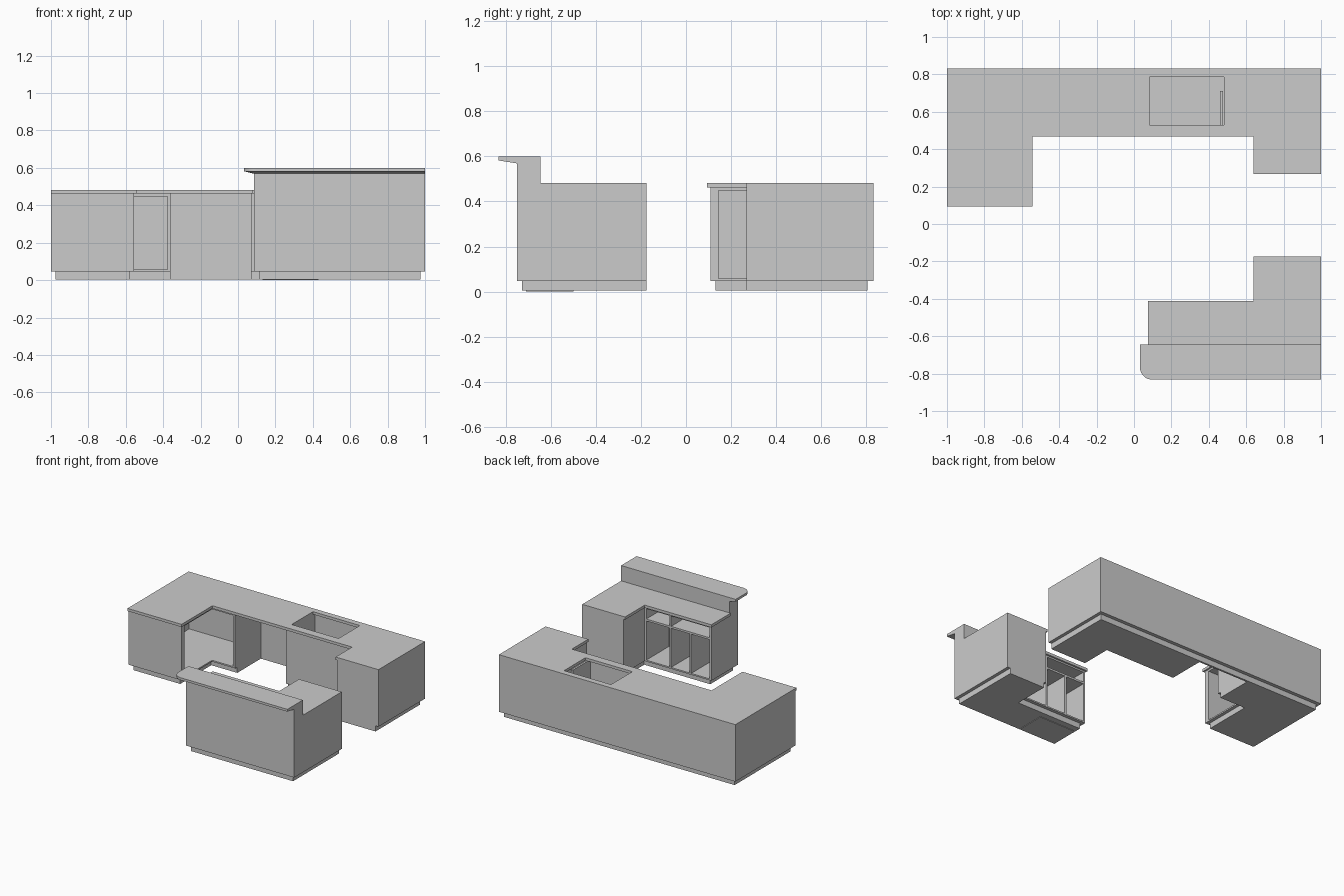
import bpy, bmesh, math

old = bpy.data.objects.get("Cube")
if old:
    bpy.data.objects.remove(old, do_unlink=True)

# One plain grey for everything
GREY = (0.6, 0.6, 0.6, 1)
grey = bpy.data.materials.new("mid_grey")
grey.use_nodes = True
grey.diffuse_color = GREY
grey.node_tree.nodes["Principled BSDF"].inputs["Base Color"].default_value = GREY


def loft(name, rings):
    """Closed solid through a stack of equal-length rings, bottom to top."""
    bm = bmesh.new()
    loops = [[bm.verts.new(p) for p in ring] for ring in rings]
    bm.faces.new(loops[0][::-1])
    bm.faces.new(loops[-1])
    n = len(loops[0])
    for low, high in zip(loops, loops[1:]):
        for i in range(n):
            j = (i + 1) % n
            bm.faces.new((low[i], low[j], high[j], high[i]))
    bmesh.ops.recalc_face_normals(bm, faces=bm.faces)
    mesh = bpy.data.meshes.new(name)
    bm.to_mesh(mesh)
    bm.free()
    mesh.materials.append(grey)
    obj = bpy.data.objects.new(name, mesh)
    bpy.context.collection.objects.link(obj)
    return obj


def prism(name, outline, z0, z1):
    return loft(name, [[(x, y, z) for x, y in outline] for z in (z0, z1)])


def box(name, x0, x1, y0, y1, z0, z1):
    return prism(name, [(x0, y0), (x1, y0), (x1, y1), (x0, y1)], z0, z1)


def carve(obj, *bounds):
    """Cut a box-shaped recess and bake the result."""
    cutter = box("cutter", *bounds)
    cutter.hide_render = True
    mod = obj.modifiers.new("recess", "BOOLEAN")
    mod.operation, mod.solver, mod.object = "DIFFERENCE", "EXACT", cutter
    bpy.context.view_layer.update()
    baked = bpy.data.meshes.new_from_object(
        obj.evaluated_get(bpy.context.evaluated_depsgraph_get()))
    obj.modifiers.clear()
    obj.data = baked
    bpy.data.objects.remove(cutter, do_unlink=True)


# Shared heights: floor gap, toe kick, worktop underside and top, cabinet floor
BASE, KICK, UNDER, TOP, FLOOR = 0.004, 0.047, 0.462, 0.483, 0.058
BACK = 0.832

# Back run: U-shaped worktop with sink cut-out
worktop = prism("back_worktop", [
    (-1, 0.094), (-0.543, 0.094), (-0.543, 0.467), (0.638, 0.467),
    (0.638, 0.268), (1, 0.268), (1, BACK), (-1, BACK)], UNDER, TOP)
carve(worktop, 0.083, 0.48, 0.529, 0.787, 0.4, 0.6)

# Left corner cabinet, open towards the inner corner
corner = prism("corner_cabinet", [
    (-1, 0.108), (-0.555, 0.108), (-0.555, 0.48), (-0.36, 0.48),
    (-0.36, BACK), (-1, BACK)], KICK, UNDER)
carve(corner, -0.98, -0.378, 0.145, 0.81, FLOOR, 0.448)
prism("corner_plinth", [
    (-0.975, 0.13), (-0.58, 0.13), (-0.58, 0.505), (-0.36, 0.505),
    (-0.36, 0.805), (-0.975, 0.805)], BASE, KICK)

# Back panel of the empty appliance bay
box("bay_back_panel", -0.36, 0.07, 0.79, BACK, KICK, UNDER)
box("bay_plinth", -0.36, 0.07, 0.79, 0.805, BASE, KICK)

# Sink cabinet and right wing, hollow under the sink
sink = prism("sink_cabinet", [
    (0.07, 0.48), (0.65, 0.48), (0.65, 0.268), (1, 0.268),
    (1, BACK), (0.07, BACK)], KICK, UNDER)
carve(sink, 0.083, 0.62, 0.495, 0.81, FLOOR, 0.6)
box("sink_partition", 0.46, 0.475, 0.495, 0.71, FLOOR, UNDER)
prism("sink_plinth", [
    (0.07, 0.505), (0.67, 0.505), (0.67, 0.268), (0.975, 0.268),
    (0.975, 0.805), (0.07, 0.805)], BASE, KICK)

# Peninsula: worktop, cabinet, plinth and foot plate
prism("peninsula_worktop", [
    (0.075, -0.645), (1, -0.645), (1, -0.175), (0.638, -0.175),
    (0.638, -0.413), (0.075, -0.413)], UNDER, TOP)
peninsula = prism("peninsula_cabinet", [
    (0.085, -0.75), (1, -0.75), (1, -0.175), (0.65, -0.175),
    (0.65, -0.427), (0.085, -0.427)], KICK, UNDER)
# Drawer slots above door openings
for x0, x1 in ((0.44, 0.635), (0.1, 0.425)):
    carve(peninsula, x0, x1, -0.7, -0.3, 0.372, 0.45)
for x0, x1 in ((0.44, 0.635), (0.27, 0.425), (0.1, 0.255)):
    carve(peninsula, x0, x1, -0.7, -0.3, FLOOR, 0.357)
prism("peninsula_plinth", [
    (0.112, -0.728), (0.975, -0.728), (0.975, -0.175), (0.67, -0.175),
    (0.67, -0.452), (0.112, -0.452)], BASE, KICK)
box("foot_plate", 0.13, 0.43, -0.71, -0.5, 0, BASE)

# Raised wall carrying the bar
box("bar_wall", 0.085, 1, -0.75, -0.645, UNDER, 0.57)

# Bar top with one rounded corner and a tapered underside
R, LEFT, FRONT, REAR = 0.065, 0.032, -0.832, -0.645
arc = [(LEFT + R - R * math.cos(a), FRONT + R - R * math.sin(a))
       for a in (math.radians(9 * i) for i in range(11))]
outline = [(1, REAR), (LEFT, REAR)] + arc + [(1, FRONT)]
inner = [(1 + (x - 1) * 0.945, REAR + (y - REAR) * 0.56) for x, y in outline]
loft("bar_top", [[(x, y, 0.569) for x, y in inner],
                 [(x, y, 0.582) for x, y in outline],
                 [(x, y, 0.6) for x, y in outline]])
